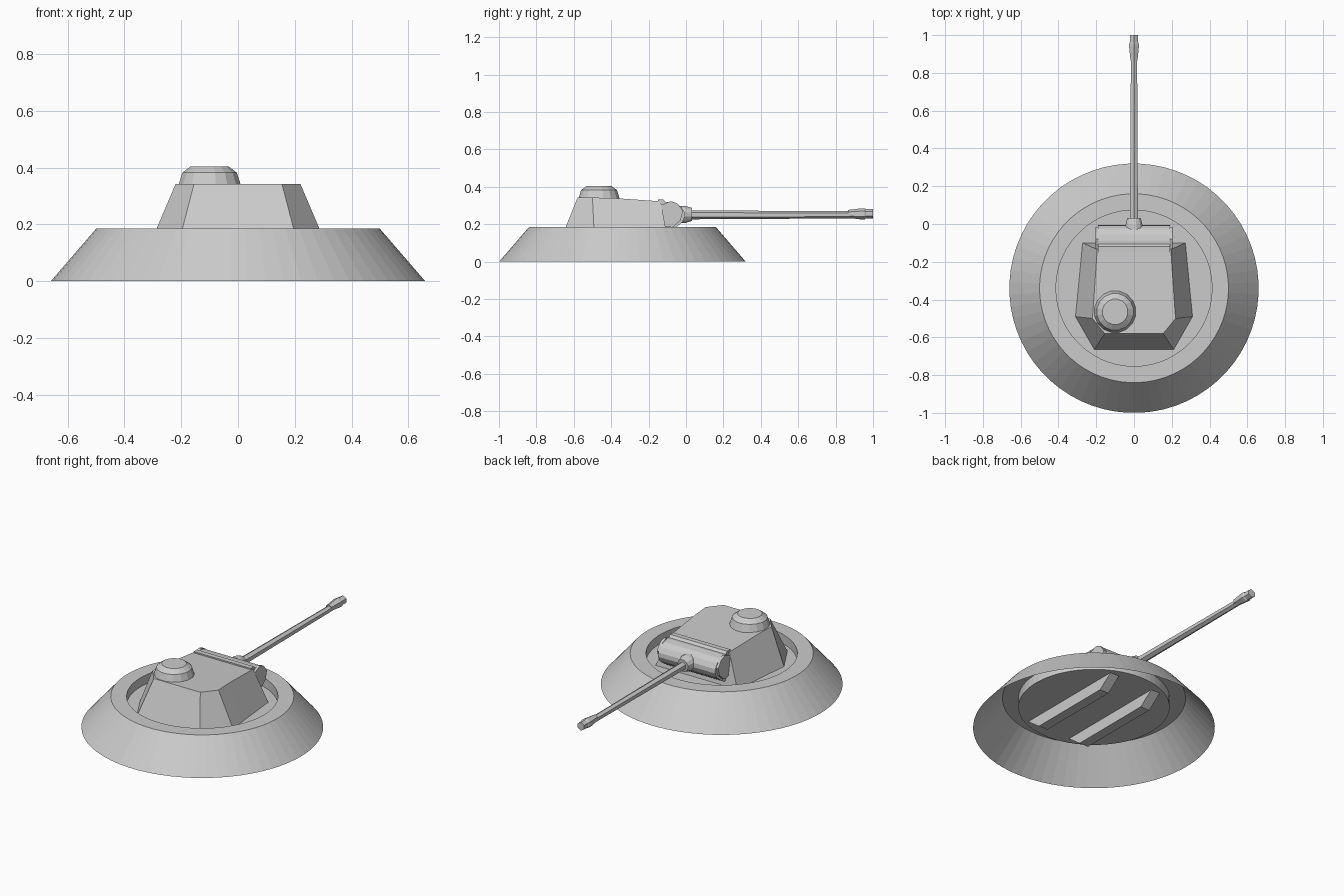
import bpy, bmesh, math
from mathutils import Matrix, Vector

if "Cube" in bpy.data.objects:
    bpy.data.objects.remove(bpy.data.objects["Cube"])


def finish(name, bm, fix_normals=True):
    if fix_normals:
        bmesh.ops.recalc_face_normals(bm, faces=bm.faces)
    me = bpy.data.meshes.new(name)
    bm.to_mesh(me)
    bm.free()
    ob = bpy.data.objects.new(name, me)
    bpy.context.collection.objects.link(ob)
    return ob


def loft(name, rings, caps=(True, True)):
    """Skin a list of closed rings that all have the same point count."""
    bm = bmesh.new()
    loops = [[bm.verts.new(p) for p in ring] for ring in rings]
    n = len(loops[0])
    for a, b in zip(loops, loops[1:]):
        for i in range(n):
            j = (i + 1) % n
            bm.faces.new((a[i], a[j], b[j], b[i]))
    if caps[0]:
        bm.faces.new(loops[0][::-1])
    if caps[1]:
        bm.faces.new(loops[-1])
    return finish(name, bm)


def lathe(name, profile, sides, centre, along_y=False, caps=(True, True)):
    """Revolve (radius, height) pairs around z, or around y."""
    rings = []
    for r, h in profile:
        ring = []
        for i in range(sides):
            a = 2 * math.pi * (i + 0.5) / sides
            u, v = r * math.cos(a), r * math.sin(a)
            p = Vector((u, h, v)) if along_y else Vector((u, v, h))
            ring.append(p + Vector(centre))
        rings.append(ring)
    return loft(name, rings, caps)


def extrude_x(name, profile, x0, x1):
    """Extrude a (y, z) outline from x0 to x1."""
    return loft(name, [[(x, y, z) for y, z in profile] for x in (x0, x1)])


def mirrored(half):
    return half + [(-x, y, z) for x, y, z in reversed(half)]


# Sloped ring mound with a sunken floor, open underneath
lathe("base_ring", [(0.66, 0), (0.50, 0.185), (0.413, 0.185), (0.413, 0.13)],
      64, (0, -0.34, 0), caps=(False, True))

# Faceted turret body
bottom = [(0.21, -0.665, 0.13), (0.31, -0.49, 0.13), (0.30, -0.39, 0.13), (0.272, -0.10, 0.13)]
top = [(0.155, -0.58, 0.342), (0.22, -0.50, 0.342), (0.212, -0.39, 0.340), (0.195, -0.135, 0.322)]
loft("turret_body", [mirrored(bottom), mirrored(top)])

# Commander hatch dome
lathe("hatch_dome", [(0.113, 0.335), (0.098, 0.382), (0.068, 0.404)], 16, (-0.10, -0.465, 0))

# Rounded gun shield and its end plates
shield = [(-0.15, 0.16), (-0.15, 0.315), (-0.09, 0.318), (-0.055, 0.312), (-0.025, 0.293),
          (-0.008, 0.265), (-0.006, 0.24), (-0.02, 0.21), (-0.05, 0.185), (-0.09, 0.16)]
extrude_x("gun_shield", shield, -0.19, 0.19)
plate = [(-0.12, 0.19), (-0.14, 0.30), (-0.08, 0.323), (-0.045, 0.31),
         (-0.015, 0.27), (-0.03, 0.22), (-0.07, 0.185)]
for side, s in (("left", -1), ("right", 1)):
    extrude_x(side + "_shield_plate", plate, s * 0.187, s * 0.204)

# Raised lip where the roof meets the shield
extrude_x("roof_lip", [(-0.15, 0.31), (-0.15, 0.331), (-0.12, 0.331), (-0.10, 0.31)], -0.19, 0.19)

# Gun collar, barrel and muzzle
lathe("gun_collar", [(0.048, -0.03), (0.047, -0.005), (0.036, 0.033)], 12, (0, 0, 0.252), True)
barrel = lathe("gun_barrel", [(0.024, 0.0), (0.019, 0.90)], 6, (0, 0, 0.25), True)
lathe("gun_muzzle", [(0.021, 0.865), (0.030, 0.94), (0.030, 0.955), (0.025, 0.962), (0.025, 1.0)],
      6, (0, 0, 0.255), True)

# Two long runners hanging under the floor
runner = [(-0.69, 0.128), (-0.60, 0.06), (-0.08, 0.06), (0.01, 0.128)]
for side, s in (("left", -1), ("right", 1)):
    extrude_x(side + "_runner", runner, s * 0.115, s * 0.175)
